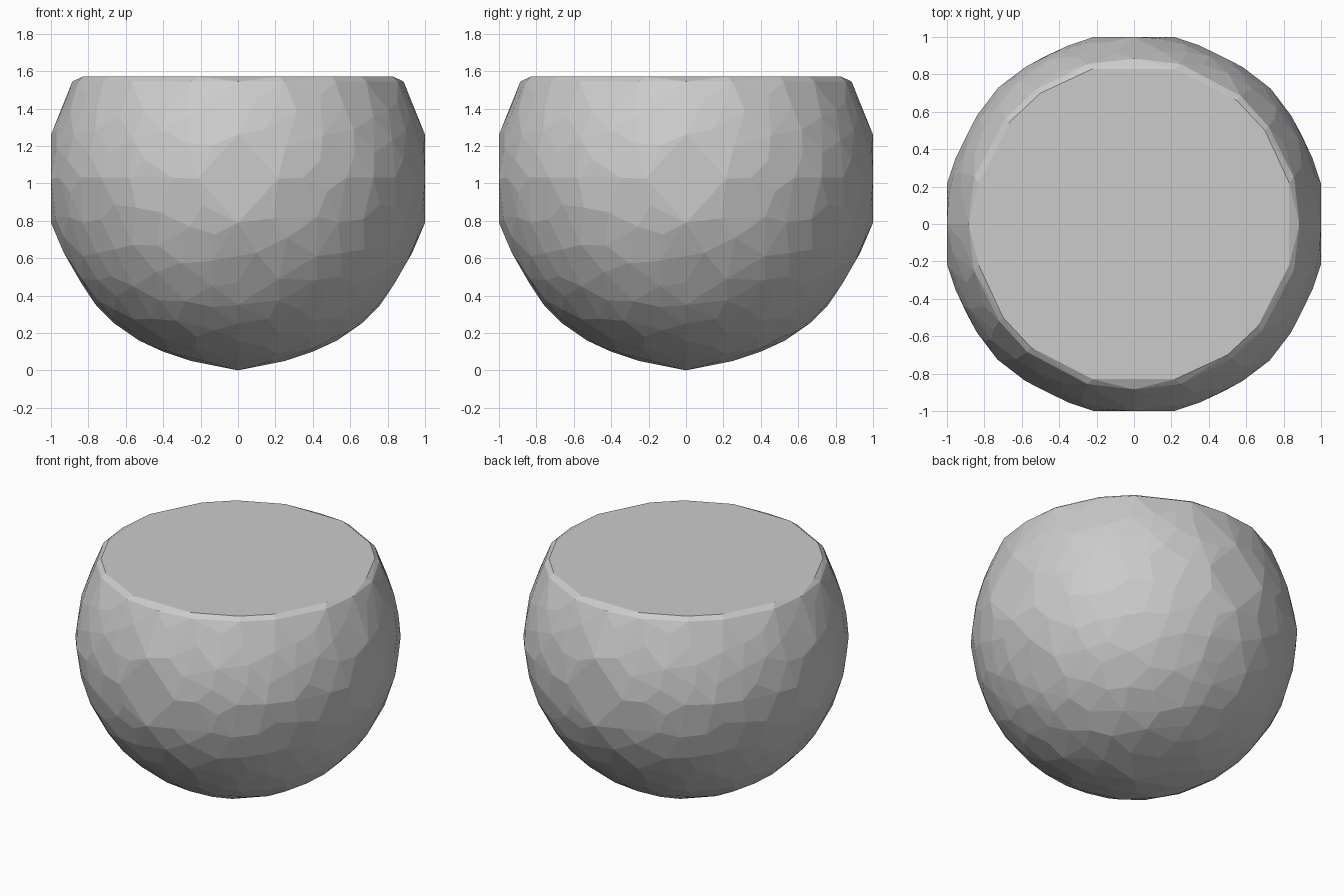
import bpy, bmesh, math, random
from mathutils import Vector

if "Cube" in bpy.data.objects:
    bpy.data.objects.remove(bpy.data.objects["Cube"])

random.seed(4)
CENTRE = Vector((0, 0, 1.025))
RADIUS = 1.017
pts = []


def add4(x, y, z):
    """Add a point and its three quarter-turn copies."""
    for px, py in ((x, y), (-y, x), (-x, -y), (y, -x)):
        pts.append(Vector((px, py, z)))


# Bottom tip
pts.append(Vector((0, 0, 0)))

# Diamond facet on each side
for y, z in ((0, 1.26), (0.215, 1.025), (0, 0.79), (-0.215, 1.025)):
    add4(1, y, z)

# Vertical outline below the diamonds
for x, z in ((0.84, 0.47), (0.76, 0.35), (0.66, 0.25), (0.53, 0.16), (0.40, 0.10), (0.25, 0.05)):
    add4(x, 0, z)
add4(0.18, 0.18, 0.05)

# Horizontal outline
for x, y in ((0.955, 0.35), (0.84, 0.58), (0.73, 0.725), (0.58, 0.84), (0.35, 0.955)):
    add4(x, y, 1.03)

# Cut rim: lower edge and flat top
for x, y in ((0.885, 0), (0.855, 0.25), (0.72, 0.52), (0.57, 0.685), (0.25, 0.855)):
    add4(x, y, 1.545)
for x, y in ((0.83, 0.22), (0.70, 0.50), (0.55, 0.66), (0.22, 0.83)):
    add4(x, y, 1.57)

# Irregular hammered facets over the rest of the ball
for _ in range(3000):
    a = random.uniform(0, math.pi / 2)
    h = random.uniform(-0.96, 0.46)
    r = math.sqrt(1 - h * h)
    p = CENTRE + RADIUS * Vector((r * math.cos(a), r * math.sin(a), h))
    if max(abs(p.x), abs(p.y)) > 0.995 or r < 0.3:
        continue
    if all((p - q).length > 0.135 for q in pts):
        add4(*p)

# Wrap the points in a faceted shell
bm = bmesh.new()
for p in pts:
    bm.verts.new(p)
bmesh.ops.remove_doubles(bm, verts=bm.verts, dist=0.02)
res = bmesh.ops.convex_hull(bm, input=bm.verts)
loose = [v for v in bm.verts if not v.link_faces]
bmesh.ops.delete(bm, geom=loose, context='VERTS')
bmesh.ops.dissolve_limit(bm, angle_limit=math.radians(3), verts=bm.verts, edges=bm.edges)
bmesh.ops.recalc_face_normals(bm, faces=bm.faces)
mesh = bpy.data.meshes.new("faceted_bowl")
bm.to_mesh(mesh)
bm.free()
bpy.context.collection.objects.link(bpy.data.objects.new("faceted_bowl", mesh))
